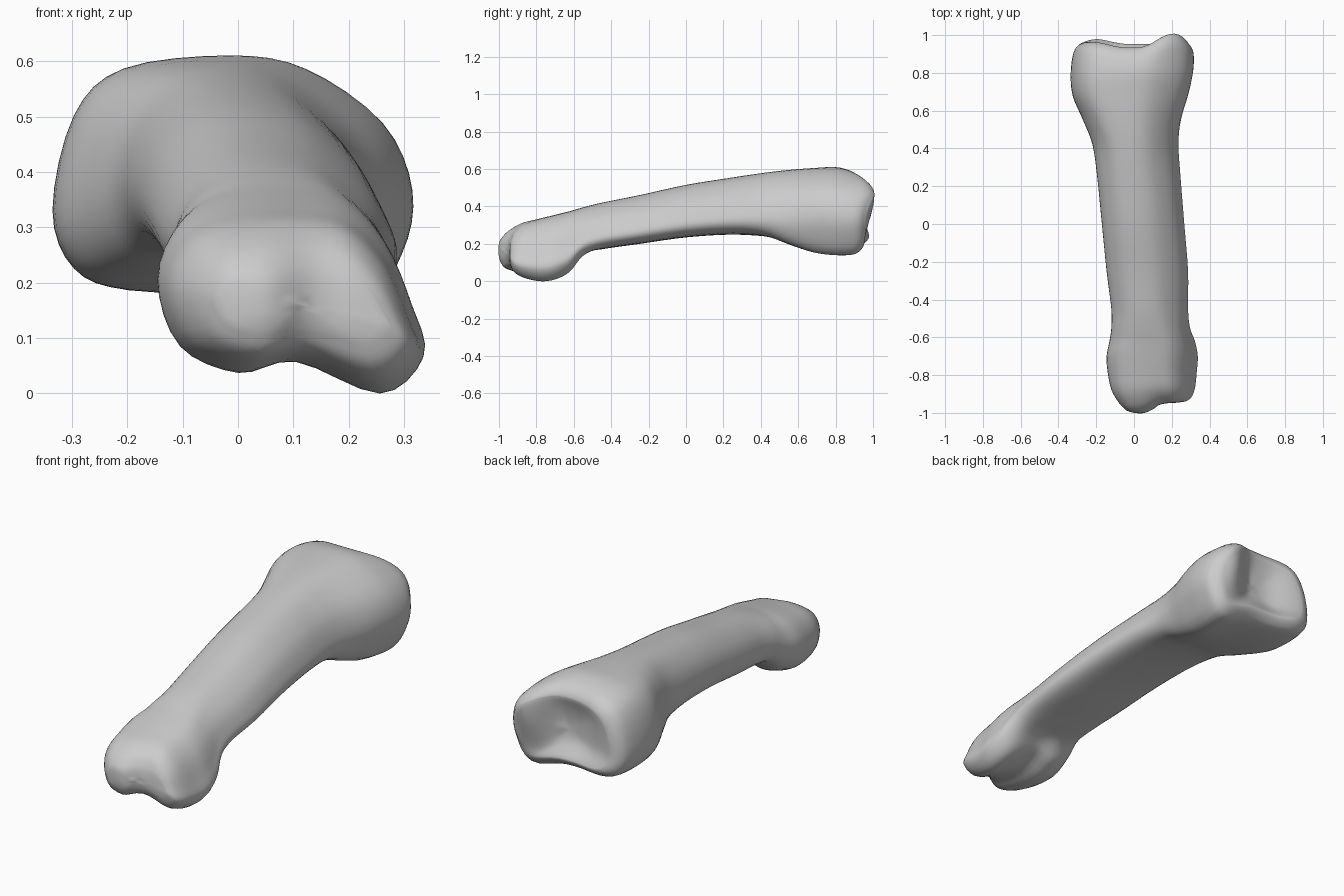
import bpy
import bmesh
from mathutils import Vector

default_cube = bpy.data.objects.get("Cube")
if default_cube:
    bpy.data.objects.remove(default_cube, do_unlink=True)

# Unit cross-sections, matched point for point: left side, over the top, right side, underside
HEAD = [(0, .58), (.08, .85), (.24, .97), (.47, 1), (.7, .95), (.86, .74),
        (.96, .42), (1, .18), (.84, 0), (.52, .17), (.3, .11), (.08, .25)]
SHAFT = [(0, .4), (.06, .7), (.22, .93), (.42, 1), (.64, .94), (.85, .7),
         (.96, .44), (1, .2), (.88, .05), (.55, 0), (.25, .02), (.06, .14)]
BASE = [(0, .41), (.06, .77), (.2, .95), (.5, 1), (.71, .95), (.92, .75),
        (1, .5), (.97, .25), (.84, .01), (.55, .09), (.21, .11), (.06, .19)]

# Stations along the bone: y, left x, right x, bottom z, top z
STATIONS = [
    (-.94, -.04, .27, .09, .23), (-.92, -.08, .3, .05, .27), (-.87, -.12, .32, .02, .31),
    (-.78, -.14, .33, 0, .335), (-.7, -.145, .335, .01, .355), (-.62, -.13, .32, .05, .375),
    (-.55, -.12, .295, .13, .395), (-.45, -.12, .285, .17, .42), (-.25, -.145, .285, .2, .46),
    (0, -.17, .265, .235, .515), (.25, -.195, .245, .25, .555), (.42, -.22, .235, .235, .58),
    (.55, -.27, .25, .19, .595), (.68, -.325, .285, .15, .605), (.8, -.335, .31, .135, .61),
    (.88, -.32, .315, .14, .59), (.92, -.29, .305, .17, .56), (.935, -.25, .28, .2, .53)]


def smooth(a, b, value):
    t = min(1, max(0, (value - a) / (b - a)))
    return t * t * (3 - 2 * t)


def spline(points, steps, closed):
    """Catmull-Rom curve through points of any dimension."""
    points = [Vector(p) for p in points]
    n = len(points)

    def pick(i):
        return points[i % n] if closed else points[min(max(i, 0), n - 1)]

    curve = []
    for i in range(n if closed else n - 1):
        a, b, c, d = (pick(i + k) for k in (-1, 0, 1, 2))
        for s in range(steps):
            t = s / steps
            curve.append(b + (c - a) * (t / 2) + (a * 2 - b * 5 + c * 4 - d) * (t * t / 2)
                         + (b * 3 - a - c * 3 + d) * (t ** 3 / 2))
    return curve if closed else curve + [points[-1]]


def shape_ends(point):
    """Push the left condyle forward and the side rims of the joint socket back."""
    x, y, z = point
    front = smooth(-.7, -.94, y)
    back = smooth(.8, .89, y)
    condyle = -.055 * smooth(.2, .03, x) * smooth(-.16, 0, x) * smooth(.36, .2, z)
    groove = .012 * smooth(.08, 0, abs(x - .13))
    right_rim = .085 * smooth(.02, .19, x) * smooth(.34, .2, x) * smooth(.3, 0, abs(z - .42))
    left_rim = .03 * smooth(-.05, -.2, x)
    lower_rim = .02 * smooth(.32, .22, z)
    return Vector((x, y + front * (condyle + groove)
                   + back * (max(right_rim, lower_rim) + left_rim), z))


def cap_rings(ring, depth):
    """Shrinking rings that dome outward or hollow inward by depth along y."""
    centre = sum(ring, Vector((0, 0, 0))) / len(ring)
    caps = []
    for k in (.9, .8, .7, .6, .5, .4, .3, .2, .1):
        offset = Vector((0, depth * (1 - k * k), 0))
        caps.append([centre.lerp(p, k) + offset for p in ring])
    return caps


# Loft the rings, blending head into shaft into base
head, shaft, base = (spline(p, 4, True) for p in (HEAD, SHAFT, BASE))
rings = []
for y, x0, x1, z0, z1 in spline(STATIONS, 4, False):
    to_head, to_base = smooth(-.42, -.68, y), smooth(.3, .75, y)
    ring = []
    for h, s, b in zip(head, shaft, base):
        u, v = s.lerp(h, to_head).lerp(b, to_base)
        ring.append(Vector((x0 + u * (x1 - x0), y, z0 + v * (z1 - z0))))
    rings.append(ring)

# Close both joint surfaces, then sculpt the ends
rings = cap_rings(rings[0], -.012)[::-1] + rings + cap_rings(rings[-1], -.035)

bm = bmesh.new()
loops = [[bm.verts.new(shape_ends(p)) for p in ring] for ring in rings]
count = len(loops[0])
for near, far in zip(loops, loops[1:]):
    for i in range(count):
        j = (i + 1) % count
        bm.faces.new((near[i], near[j], far[j], far[i]))
bm.faces.new(loops[0])
bm.faces.new(loops[-1])
bmesh.ops.recalc_face_normals(bm, faces=bm.faces)

# Soften the joint rims
ends = [v for v in bm.verts if v.co.y > .88 or v.co.y < -.88]
for _ in range(3):
    bmesh.ops.smooth_vert(bm, verts=ends, factor=.4,
                          use_axis_x=False, use_axis_y=True, use_axis_z=False)
for face in bm.faces:
    face.smooth = True

mesh = bpy.data.meshes.new("finger_bone")
bm.to_mesh(mesh)
bm.free()
bone = bpy.data.objects.new("finger_bone", mesh)
bpy.context.collection.objects.link(bone)

# Plain grey bone
colour = (.6, .6, .6, 1)
grey = bpy.data.materials.new("bone_grey")
grey.use_nodes = True
grey.diffuse_color = colour
grey.node_tree.nodes["Principled BSDF"].inputs["Base Color"].default_value = colour
mesh.materials.append(grey)
